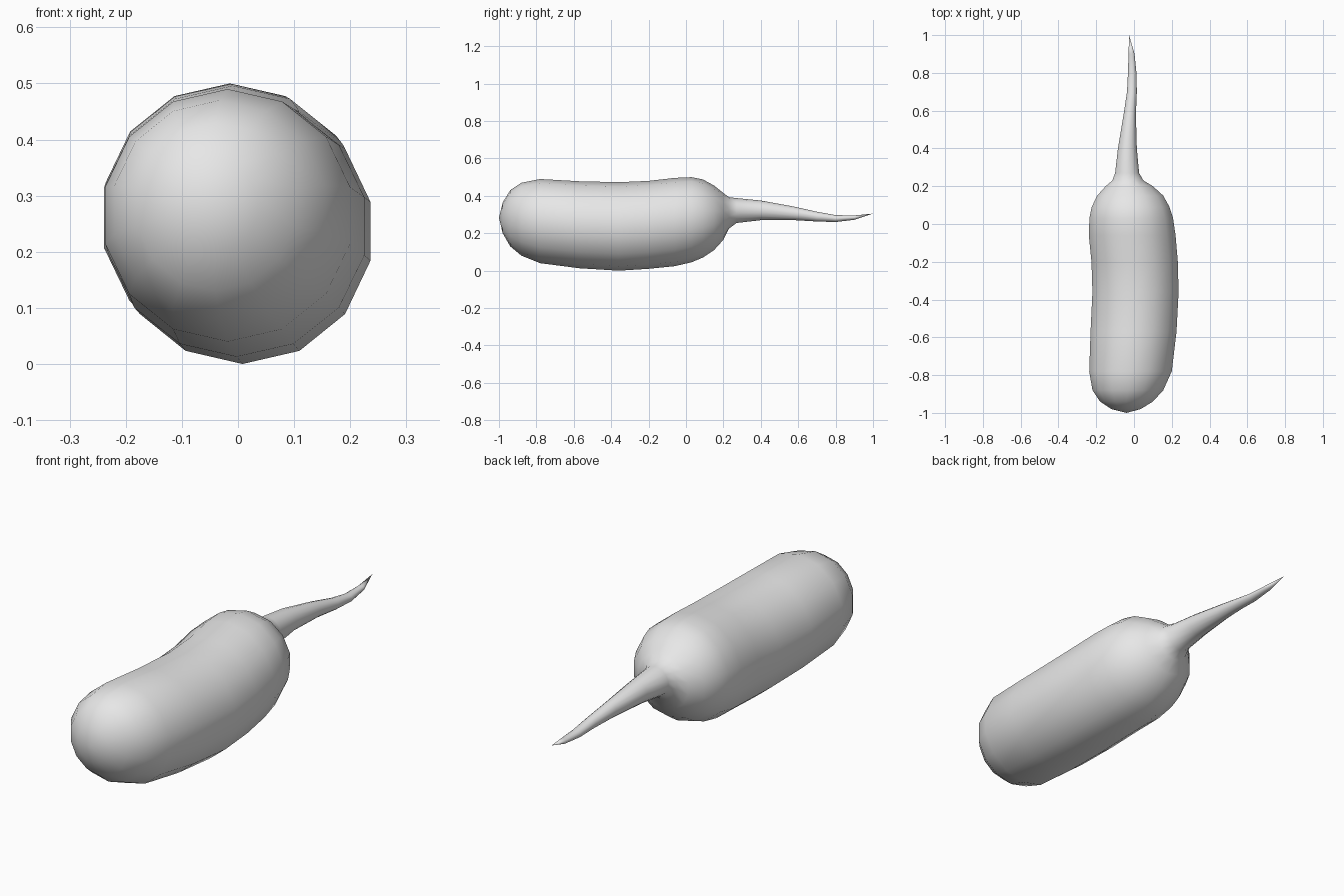
import bpy, bmesh, math

old = bpy.data.objects.get("Cube")
if old:
    bpy.data.objects.remove(old, do_unlink=True)

SIDES = 14

# Cross-sections from front to tail: y, left edge, right edge, bottom, top
SECTIONS = [
    (-0.98, -0.12, 0.035, 0.20, 0.365),
    (-0.94, -0.18, 0.10, 0.13, 0.43),
    (-0.88, -0.22, 0.155, 0.08, 0.47),
    (-0.78, -0.237, 0.20, 0.04, 0.49),
    (-0.57, -0.23, 0.225, 0.013, 0.478),
    (-0.36, -0.22, 0.236, 0.0, 0.473),
    (-0.20, -0.225, 0.232, 0.01, 0.48),
    (-0.06, -0.239, 0.22, 0.024, 0.496),
    (0.03, -0.236, 0.207, 0.045, 0.50),
    (0.09, -0.224, 0.188, 0.07, 0.488),
    (0.15, -0.195, 0.155, 0.11, 0.455),
    (0.20, -0.15, 0.10, 0.165, 0.415),
    (0.23, -0.115, 0.05, 0.225, 0.393),
    (0.27, -0.10, 0.027, 0.255, 0.388),
    (0.40, -0.085, 0.015, 0.27, 0.375),
    (0.58, -0.055, 0.01, 0.27, 0.342),
    (0.70, -0.037, 0.015, 0.263, 0.315),
    (0.80, -0.032, 0.013, 0.26, 0.297),
    (0.90, -0.029, 0.003, 0.272, 0.295),
]
NOSE = (-0.04, -1.0, 0.283)
TIP = (-0.026, 1.0, 0.305)

# Body and tail lofted as one continuous skin
bm = bmesh.new()
rings = []
for y, x0, x1, z0, z1 in SECTIONS:
    rx = (x1 - x0) / 2 / math.cos(math.pi / SIDES)
    rz = (z1 - z0) / 2
    ring = []
    for i in range(SIDES):
        a = math.tau * i / SIDES
        ring.append(bm.verts.new(((x0 + x1) / 2 + rx * math.sin(a), y,
                                  (z0 + z1) / 2 + rz * math.cos(a))))
    rings.append(ring)

for a, b in zip(rings, rings[1:]):
    for i in range(SIDES):
        j = (i + 1) % SIDES
        bm.faces.new((a[i], a[j], b[j], b[i]))

# Close the rounded nose and the pointed tail tip
for point, ring in ((NOSE, rings[0]), (TIP, rings[-1])):
    pole = bm.verts.new(point)
    for i in range(SIDES):
        bm.faces.new((pole, ring[i], ring[(i + 1) % SIDES]))

bmesh.ops.recalc_face_normals(bm, faces=bm.faces[:])
for f in bm.faces:
    f.smooth = True

mesh = bpy.data.meshes.new("body_with_tail")
bm.to_mesh(mesh)
bm.free()
body = bpy.data.objects.new("body_with_tail", mesh)
bpy.context.collection.objects.link(body)

# Plain light grey
grey = bpy.data.materials.new("light_grey")
grey.use_nodes = True
colour = (0.8, 0.8, 0.8, 1.0)
grey.diffuse_color = colour
grey.node_tree.nodes["Principled BSDF"].inputs["Base Color"].default_value = colour
mesh.materials.append(grey)
